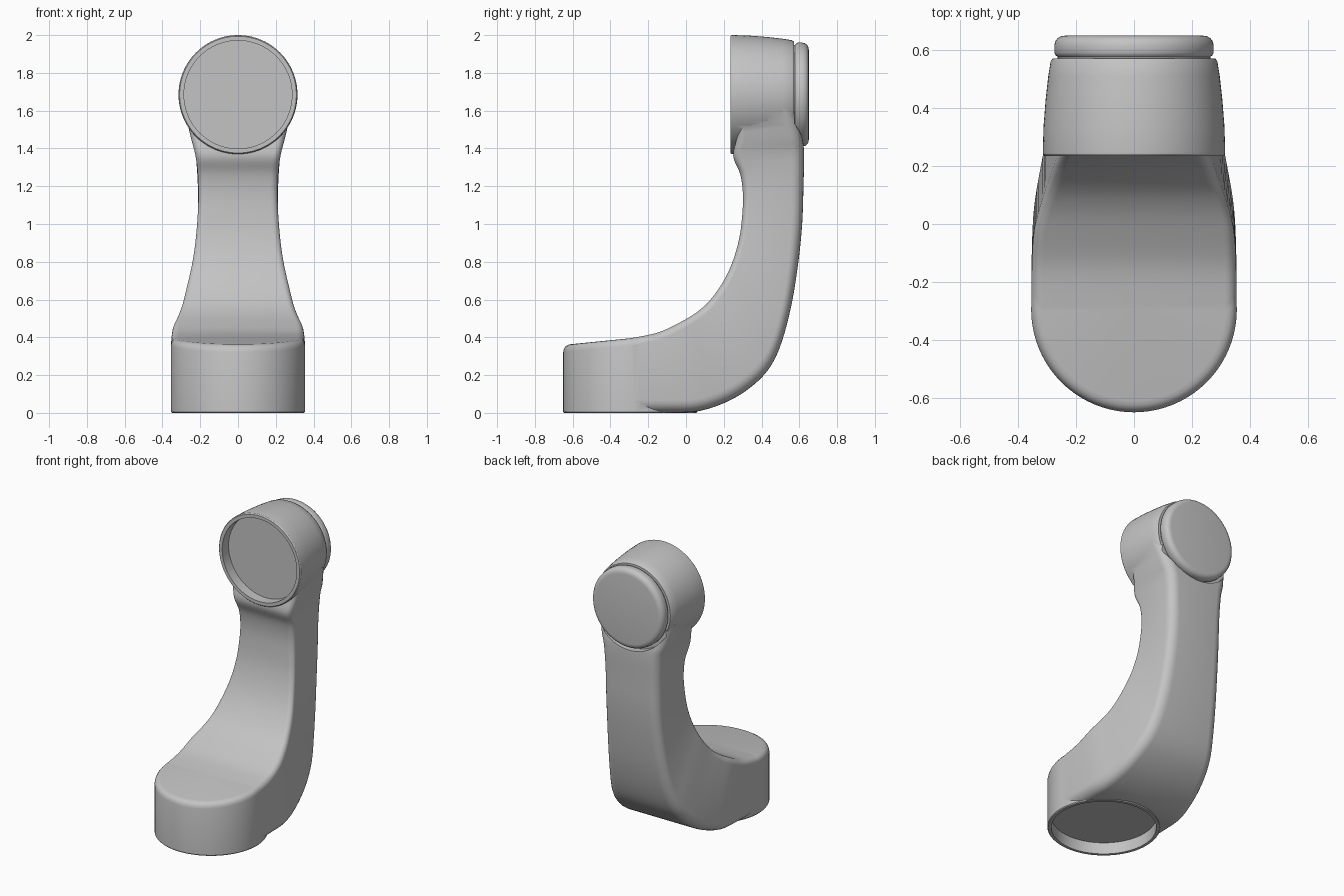
import bpy, bmesh, math
from mathutils import Vector, Matrix

cube = bpy.data.objects.get("Cube")
if cube:
    bpy.data.objects.remove(cube, do_unlink=True)

grey = bpy.data.materials.new("light_grey")
grey.use_nodes = True
colour = (0.55, 0.55, 0.55, 1)
grey.diffuse_color = colour
grey.node_tree.nodes["Principled BSDF"].inputs["Base Color"].default_value = colour

HEAD_Z = 1.685
BASE_Y = -0.295
BASE_R = 0.355


def finish(bm, name):
    """Turn a bmesh into a named object with clean outward normals."""
    bmesh.ops.remove_doubles(bm, verts=bm.verts, dist=1e-5)
    bmesh.ops.recalc_face_normals(bm, faces=bm.faces)
    mesh = bpy.data.meshes.new(name)
    bm.to_mesh(mesh)
    bm.free()
    mesh.materials.append(grey)
    ob = bpy.data.objects.new(name, mesh)
    bpy.context.collection.objects.link(ob)
    return ob


def lathe(name, profile, place, segments=80, slope=0):
    """Spin (radius, height) points about z, tilt the upper part, then place."""
    bm = bmesh.new()
    verts = [bm.verts.new((r, 0, h)) for r, h in profile]
    edges = [bm.edges.new(pair) for pair in zip(verts, verts[1:])]
    bmesh.ops.spin(bm, geom=verts + edges, cent=(0, 0, 0), axis=(0, 0, 1),
                   angle=math.tau, steps=segments)
    for v in bm.verts:
        if v.co.z > 0.1:
            v.co.z += slope * v.co.y
    bmesh.ops.transform(bm, matrix=place, verts=bm.verts)
    return finish(bm, name)


def disc(name, radius, low, high, place):
    return lathe(name, [(0, low), (radius, low), (radius, high), (0, high)], place)


def smooth_rows(rows, steps):
    """Catmull-Rom interpolation through rows of numbers."""
    out = []
    for i in range(len(rows) - 1):
        a, b, c, d = (Vector(rows[min(max(i + k, 0), len(rows) - 1)])
                      for k in (-1, 0, 1, 2))
        for s in range(steps):
            t = s / steps
            out.append(b + (c - a) * (t / 2)
                       + (a * 2 - b * 5 + c * 4 - d) * (t * t / 2)
                       + (b * 3 - a - c * 3 + d) * (t ** 3 / 2))
    return out + [Vector(rows[-1])]


def section(row, inner_r=0.04, outer_r=0.065, arc=6):
    """Rounded rectangle between an inner and an outer point of the arm."""
    iy, iz, oy, oz, half = row
    inner, outer = Vector((0, iy, iz)), Vector((0, oy, oz))
    depth = (outer - inner).length
    across = (outer - inner).normalized()
    corners = [(1, depth, outer_r, 0), (-1, depth, outer_r, 1),
               (-1, 0, inner_r, 2), (1, 0, inner_r, 3)]
    points = []
    for side, edge, r, quarter in corners:
        cx = side * (half - r)
        cv = edge - r if edge else r
        for k in range(arc + 1):
            ang = (quarter + k / arc) * math.pi / 2
            points.append(inner + Vector((cx + r * math.cos(ang), 0, 0))
                          + across * (cv + r * math.sin(ang)))
    return points


def boolean(target, tool, operation):
    mod = target.modifiers.new(operation.lower(), "BOOLEAN")
    mod.operation = operation
    mod.solver = "EXACT"
    mod.object = tool
    bpy.context.view_layer.objects.active = target
    bpy.ops.object.modifier_apply(modifier=mod.name)
    bpy.data.objects.remove(tool, do_unlink=True)


# Curved arm: inner y, inner z, outer y, outer z, half width
stations = [
    (BASE_Y, 0.395, BASE_Y, 0.002, 0.354),
    (-0.15, 0.425, -0.1, 0.002, 0.353),
    (-0.03, 0.48, 0.07, 0.01, 0.345),
    (0.06, 0.535, 0.23, 0.065, 0.32),
    (0.13, 0.6, 0.36, 0.15, 0.295),
    (0.2, 0.7, 0.45, 0.25, 0.27),
    (0.25, 0.81, 0.51, 0.385, 0.245),
    (0.285, 0.94, 0.56, 0.58, 0.225),
    (0.3, 1.08, 0.595, 0.8, 0.213),
    (0.3, 1.18, 0.615, 1.0, 0.21),
    (0.285, 1.27, 0.622, 1.2, 0.213),
    (0.25, 1.36, 0.625, 1.37, 0.225),
    (0.27, 1.46, 0.615, 1.46, 0.25),
    (0.29, 1.6, 0.58, 1.6, 0.283),
]
bm = bmesh.new()
rings = [[bm.verts.new(p) for p in section(row)] for row in smooth_rows(stations, 5)]
for low, high in zip(rings, rings[1:]):
    for k in range(len(low)):
        n = (k + 1) % len(low)
        bm.faces.new((low[k], low[n], high[n], high[k]))
bm.faces.new(rings[0])
bm.faces.new(rings[-1])
arm = finish(bm, "arm_link")

# Round base with a slightly sloping, softened top
at_base = Matrix.Translation((0, BASE_Y, 0))
base = lathe("base_drum", [
    (0, 0), (0.35, 0), (BASE_R, 0.006), (BASE_R, 0.358), (0.351, 0.375),
    (0.342, 0.387), (0.33, 0.393), (0.315, 0.395), (0, 0.395)], at_base, slope=0.1)

# Tapered head drum, its axis running from front to back
at_head = Matrix.Translation((0, 0, HEAD_Z)) @ Matrix.Rotation(-math.pi / 2, 4, "X")
head = lathe("head_drum", [
    (0, 0.235), (0.309, 0.235), (0.314, 0.241), (0.315, 0.25), (0.312, 0.34),
    (0.305, 0.43), (0.296, 0.51), (0.288, 0.56), (0.28, 0.572), (0, 0.572)], at_head)

for part in (base, head):
    boolean(arm, part, "UNION")

# Mounting recesses and the seat behind the head
boolean(arm, disc("base_recess", 0.33, -0.1, 0.08, at_base), "DIFFERENCE")
boolean(arm, disc("head_recess", 0.286, 0.1, 0.305, at_head), "DIFFERENCE")
boolean(arm, disc("cap_seat", 0.295, 0.575, 0.8, at_head), "DIFFERENCE")

# Rounded rear cap
cap = lathe("rear_cap", [
    (0, 0.56), (0.262, 0.56), (0.264, 0.577), (0.271, 0.583), (0.275, 0.592),
    (0.275, 0.615), (0.272, 0.63), (0.264, 0.641), (0.252, 0.648),
    (0.238, 0.65), (0, 0.65)], at_head)

bpy.ops.object.select_all(action="DESELECT")
for ob in (arm, cap):
    ob.select_set(True)
bpy.context.view_layer.objects.active = arm
bpy.ops.object.shade_smooth_by_angle(angle=math.radians(32))
